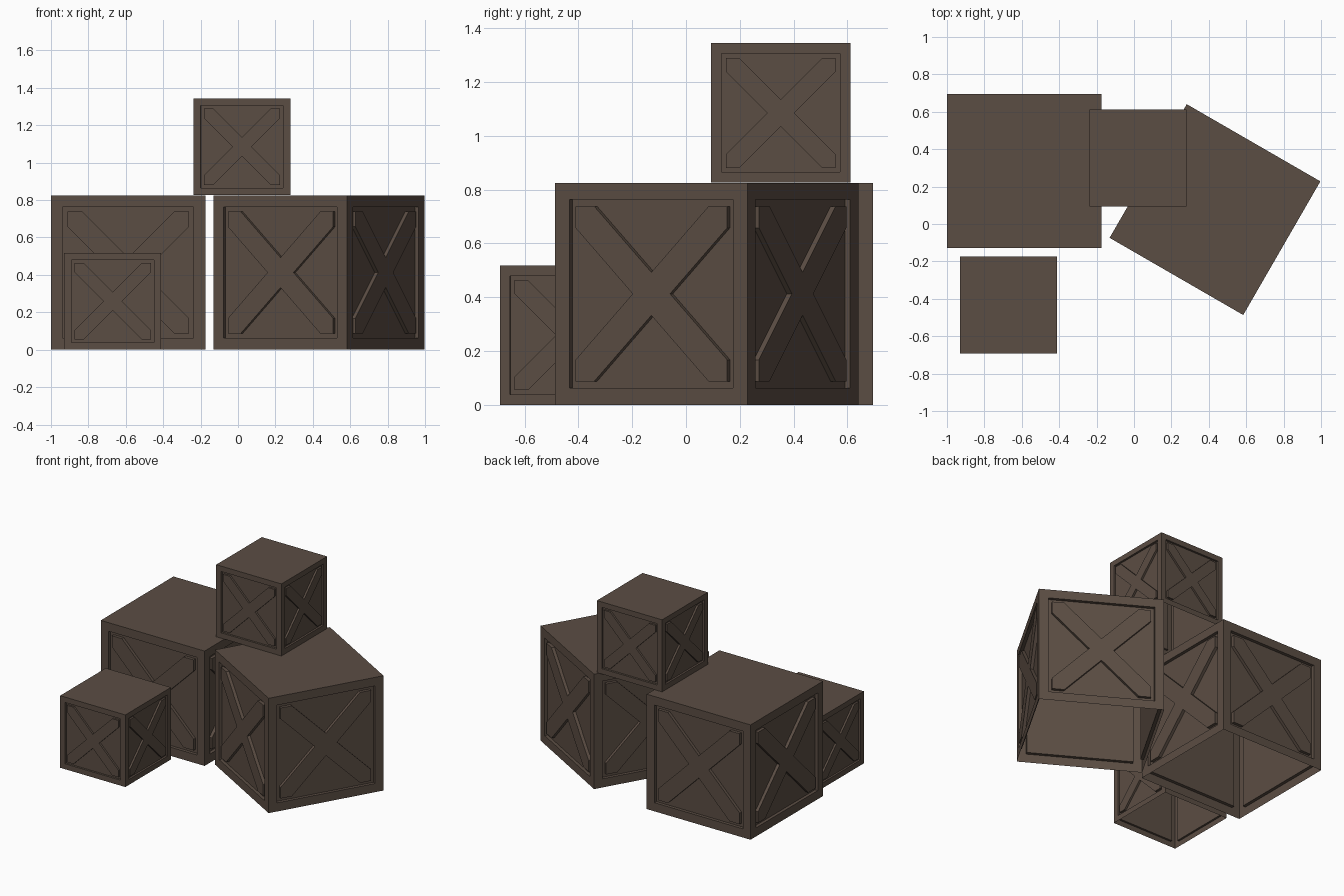
import bpy, bmesh, math
from mathutils import Matrix, Vector

if "Cube" in bpy.data.objects:
    bpy.data.objects.remove(bpy.data.objects["Cube"])

wood = bpy.data.materials.new("dark brown wood")
wood.diffuse_color = (0.105, 0.075, 0.057, 1)
wood.use_nodes = True
wood.node_tree.nodes["Principled BSDF"].inputs["Base Color"].default_value = wood.diffuse_color

BORDER, DEPTH, CUT = 0.106, 0.027, 0.097   # as fractions of crate size
HALF = 0.5 - BORDER


def make_object(name, bm, size, loc, angle):
    me = bpy.data.meshes.new(name)
    bm.to_mesh(me)
    bm.free()
    me.transform(Matrix.Scale(size, 4))
    me.materials.append(wood)
    ob = bpy.data.objects.new(name, me)
    ob.location = loc
    ob.rotation_euler.z = math.radians(angle)
    bpy.context.collection.objects.link(ob)


def crate(name, size, loc, angle=0):
    # open-bottomed shell with a sunken panel on each side
    bm = bmesh.new()
    bmesh.ops.create_cube(bm, size=1, matrix=Matrix.Translation((0, 0, 0.5)))
    bm.normal_update()
    bmesh.ops.delete(bm, geom=[f for f in bm.faces if f.normal.z < -0.5], context='FACES_ONLY')
    sides = [f for f in bm.faces if abs(f.normal.z) < 0.5]
    bmesh.ops.inset_individual(bm, faces=sides, thickness=BORDER)
    bmesh.ops.inset_individual(bm, faces=sides, thickness=0.0004)
    for f in sides:
        f.normal_update()
        n = f.normal.copy()
        for v in f.verts:
            v.co -= n * DEPTH
    make_object(name, bm, size, loc, angle)

    # X-shaped brace inside each panel
    bm = bmesh.new()
    arm = [(CUT, 0), (HALF, HALF - CUT), (HALF, HALF), (HALF - CUT, HALF)]
    outline = []
    for k in range(4):
        for x, z in arm:
            for _ in range(k):
                x, z = -z, x
            outline.append((x, z))
    for k in range(4):
        rot = Matrix.Rotation(k * math.pi / 2, 3, 'Z')
        front = [bm.verts.new(rot @ Vector((x, -0.499, z + 0.5))) for x, z in outline]
        back = [bm.verts.new(rot @ Vector((x, -0.5 + DEPTH, z + 0.5))) for x, z in outline]
        bm.faces.new(front)
        for i in range(16):
            j = (i + 1) % 16
            bm.faces.new((front[j], front[i], back[i], back[j]))
    make_object(name + "_braces", bm, size, loc, angle)


crate("large_crate", 0.825, (-0.5875, 0.283, 0))
crate("turned_large_crate", 0.825, (0.433, 0.077, 0), -30)
crate("small_crate", 0.518, (-0.67, -0.433, 0))
crate("stacked_small_crate", 0.518, (0.021, 0.352, 0.826))
